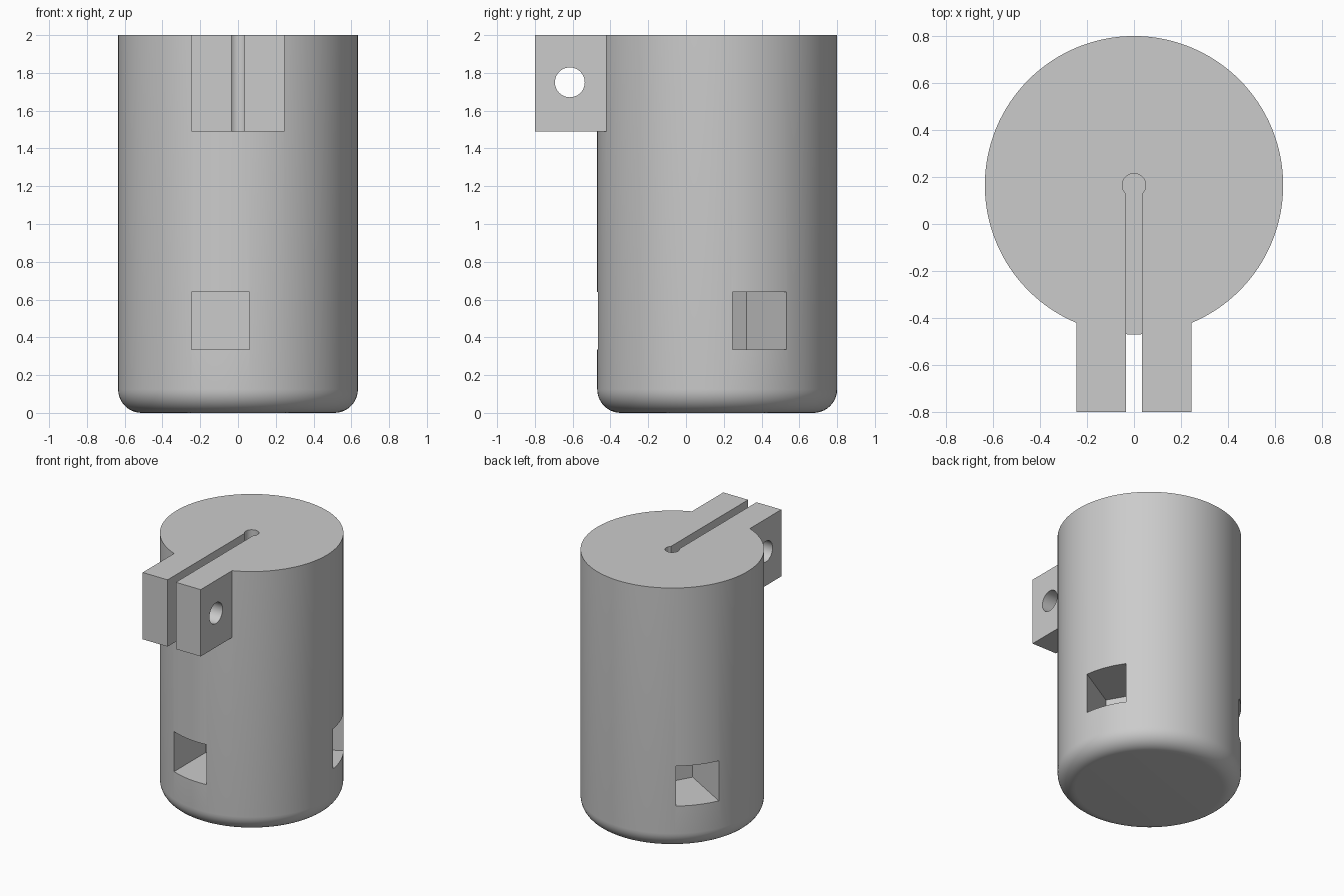
import bpy, bmesh, math
from mathutils import Matrix, Vector

if "Cube" in bpy.data.objects:
    bpy.data.objects.remove(bpy.data.objects["Cube"], do_unlink=True)

grey = bpy.data.materials.new("plain_grey")
grey.use_nodes = True
colour = (0.6, 0.6, 0.6, 1)
grey.diffuse_color = colour
grey.node_tree.nodes["Principled BSDF"].inputs["Base Color"].default_value = colour

AXIS = Vector((0, 0.165, 0))   # centre line of the round body
RADIUS, HEIGHT, FILLET = 0.635, 2.0, 0.125
LUG_BASE = 1.49                # underside of the lugs and floor of the slot


def finish(name, bm):
    bmesh.ops.recalc_face_normals(bm, faces=bm.faces)
    mesh = bpy.data.meshes.new(name)
    bm.to_mesh(mesh)
    bm.free()
    mesh.materials.append(grey)
    obj = bpy.data.objects.new(name, mesh)
    bpy.context.collection.objects.link(obj)
    return obj


def box(name, low, high, turn=Matrix()):
    low, high = Vector(low), Vector(high)
    bm = bmesh.new()
    place = Matrix.Translation((low + high) / 2) @ Matrix.Diagonal((*(high - low), 1))
    bmesh.ops.create_cube(bm, size=1, matrix=turn @ place)
    return finish(name, bm)


def rod(name, radius, length, place, sides=48):
    bm = bmesh.new()
    bmesh.ops.create_cone(bm, cap_ends=True, segments=sides, radius1=radius,
                          radius2=radius, depth=length, matrix=place)
    return finish(name, bm)


def combine(target, tool, operation):
    mod = target.modifiers.new(operation, "BOOLEAN")
    mod.operation, mod.solver, mod.object = operation, "EXACT", tool
    bpy.context.view_layer.objects.active = target
    bpy.ops.object.modifier_apply(modifier=mod.name)
    bpy.data.objects.remove(tool, do_unlink=True)


# Round body: extruded cylinder with a rounded bottom rim
body = rod("clamp_body", RADIUS, HEIGHT,
           Matrix.Translation(AXIS + Vector((0, 0, HEIGHT / 2))), 128)
bm = bmesh.new()
bm.from_mesh(body.data)
rim = [e for e in bm.edges if all(v.co.z < 0.01 for v in e.verts)]
bmesh.ops.bevel(bm, geom=rim, offset=FILLET, segments=10, profile=0.5, affect="EDGES")
bm.to_mesh(body.data)
bm.free()

# Clamp lug block, split into two by the slot
combine(body, box("lug_block", (-0.245, -0.8, LUG_BASE), (0.245, -0.2, HEIGHT)), "UNION")
combine(body, box("slot_cutter", (-0.035, -1, LUG_BASE), (0.035, AXIS.y, 2.2)), "DIFFERENCE")

# Round relief at the inner end of the slot
combine(body, rod("relief_cutter", 0.05, 1,
                  Matrix.Translation(AXIS + Vector((0, 0, LUG_BASE + 0.5)))), "DIFFERENCE")

# Bolt hole across both lugs
combine(body, rod("bolt_cutter", 0.079, 1, Matrix.Translation((0, -0.615, 1.75))
                  @ Matrix.Rotation(math.pi / 2, 4, "Y")), "DIFFERENCE")

# Three square pockets, offset sideways and spaced evenly around the axis
for i in range(3):
    turn = Matrix.Translation(AXIS) @ Matrix.Rotation(i * math.tau / 3, 4, "Z")
    combine(body, box("pocket_cutter", (-0.245, -0.9, 0.335), (0.06, -0.205, 0.64), turn),
            "DIFFERENCE")

bpy.ops.object.select_all(action="DESELECT")
body.select_set(True)
bpy.context.view_layer.objects.active = body
bpy.ops.object.shade_smooth_by_angle(angle=math.radians(30))
